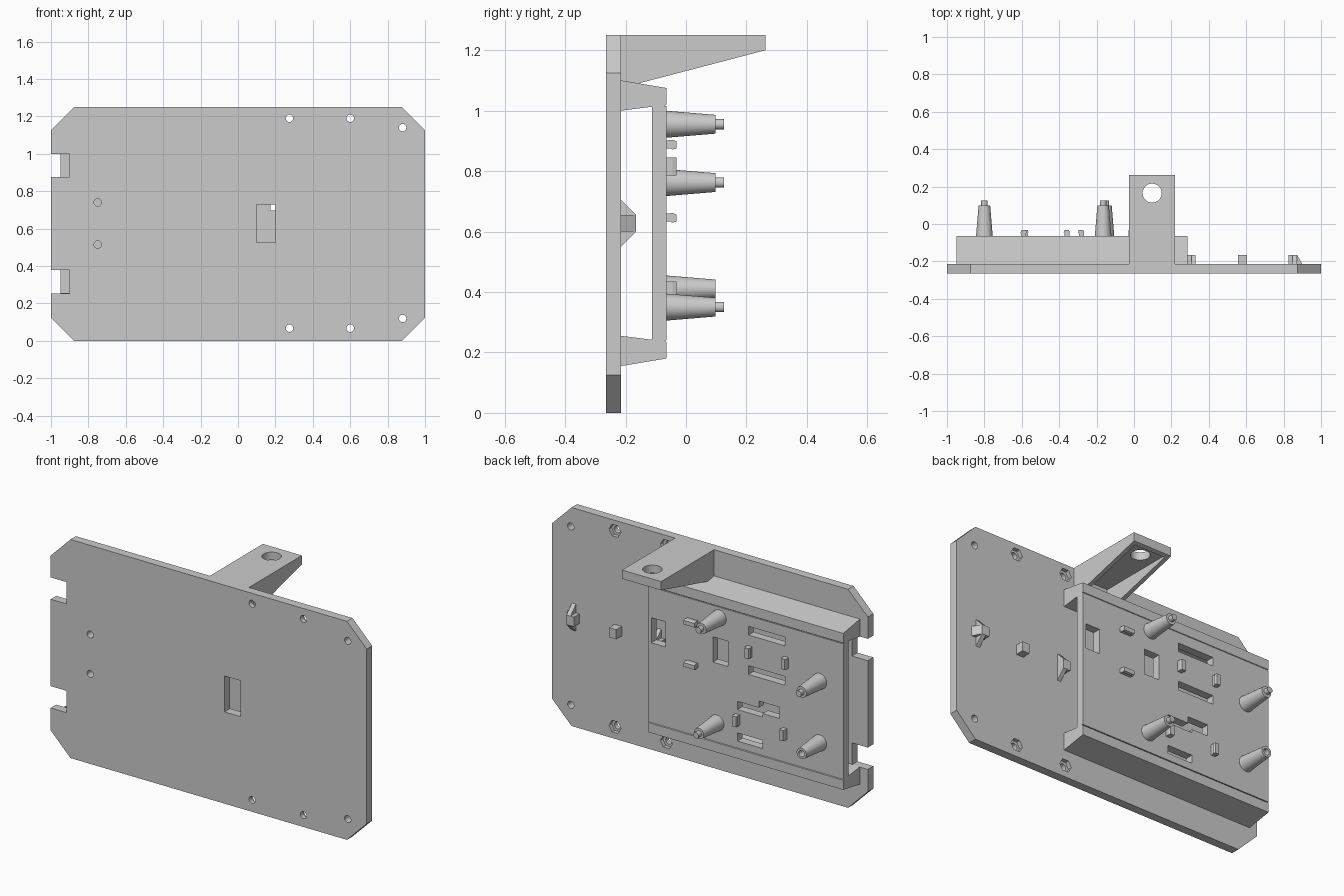
import bpy, bmesh, math
from mathutils import Vector

if "Cube" in bpy.data.objects:
    bpy.data.objects.remove(bpy.data.objects["Cube"])

Y0, Y1 = -0.265, -0.215      # base plate front / back
P0, P1 = -0.112, -0.065      # carrier plate front / back


def prism(bm, pts, a, b, axis):
    """Extrude a 2D profile from a to b: axis X takes (y,z), Y takes (x,z), Z takes (x,y)."""
    def co(p, t):
        return {'X': (t, p[0], p[1]), 'Y': (p[0], t, p[1]), 'Z': (p[0], p[1], t)}[axis]
    lo = [bm.verts.new(co(p, a)) for p in pts]
    hi = [bm.verts.new(co(p, b)) for p in pts]
    n = len(pts)
    faces = [bm.faces.new(lo), bm.faces.new(hi)]
    for i in range(n):
        j = (i + 1) % n
        faces.append(bm.faces.new((lo[i], lo[j], hi[j], hi[i])))
    bmesh.ops.recalc_face_normals(bm, faces=faces)


def rect(u0, u1, v0, v1):
    return [(u0, v0), (u1, v0), (u1, v1), (u0, v1)]


def ngon(u, v, r, n):
    return [(u + r * math.cos(2 * math.pi * i / n), v + r * math.sin(2 * math.pi * i / n)) for i in range(n)]


def make(name, parts, smooth=False):
    """Object from a list of prism argument tuples."""
    bm = bmesh.new()
    for p in parts:
        prism(bm, *p)
    me = bpy.data.meshes.new(name)
    bm.to_mesh(me)
    bm.free()
    ob = bpy.data.objects.new(name, me)
    bpy.context.collection.objects.link(ob)
    return ob


def smooth(ob):
    bpy.ops.object.select_all(action='DESELECT')
    ob.select_set(True)
    bpy.context.view_layer.objects.active = ob
    bpy.ops.object.shade_smooth_by_angle(angle=math.radians(35))


def cut(ob, parts):
    """Subtract prisms from an object, then remove the cutter."""
    c = make("cutter", parts)
    c.hide_render = True
    m = ob.modifiers.new("cut", 'BOOLEAN')
    m.operation, m.object, m.solver, m.use_self = 'DIFFERENCE', c, 'EXACT', True
    bpy.ops.object.select_all(action='DESELECT')
    ob.select_set(True)
    bpy.context.view_layer.objects.active = ob
    bpy.ops.object.modifier_apply(modifier=m.name)
    bpy.data.objects.remove(c)
    smooth(ob)


# base plate with chamfered corners and two edge notches
outline = [(-0.875, 0), (0.875, 0), (1, 0.125), (1, 1.125), (0.875, 1.25), (-0.875, 1.25), (-1, 1.125),
           (-1, 1.0), (-0.9, 1.0), (-0.9, 0.875), (-1, 0.875),
           (-1, 0.378), (-0.9, 0.378), (-0.9, 0.253), (-1, 0.253), (-1, 0.125)]
base = make("base_plate", [(outline, Y0, Y1, 'Y')])
cuts = [(rect(0.1, 0.2, 0.525, 0.73), -0.4, -0.15, 'Y')]
for x, z in [(0.88, 0.12), (0.88, 1.14), (0.275, 0.068), (0.275, 1.19), (0.6, 0.068), (0.6, 1.19),
             (-0.75, 0.515), (-0.75, 0.74)]:
    cuts.append((ngon(x, z, 0.02, 20), -0.4, -0.15, 'Y'))
cut(base, cuts)
# hexagonal nut pockets on the back
cut(base, [(ngon(x, z, 0.038, 6), -0.238, -0.15, 'Y')
           for x in (0.275, 0.6) for z in (0.068, 1.19)])

# two tapered rails holding the carrier plate
low = [(Y1, 0.155), (P1, 0.18), (P1, 0.235), (-0.075, 0.242), (P0, 0.242), (Y1, 0.255)]
make("lower_rail", [(low, -0.95, 0.285, 'X')])
make("upper_rail", [([(y, 1.255 - z) for y, z in low], -0.95, 0.285, 'X')])

# carrier plate with windows
plate = make("carrier_plate", [(rect(-0.95, 0.285, 0.24, 1.015), P0, P1, 'Y')])
windows = [(0.175, 0.265, 0.697, 0.84), (-0.22, -0.125, 0.69, 0.835),
           (-0.58, -0.35, 0.905, 0.955), (-0.58, -0.35, 0.68, 0.73),
           (-0.44, -0.28, 0.46, 0.507), (-0.545, -0.415, 0.48, 0.545), (-0.44, -0.28, 0.28, 0.327)]
cut(plate, [(rect(*w), -0.16, 0.0, 'Y') for w in windows])


# tapered pegs, lathed from stacked rings
def peg(name, x, z, rings, n=32):
    bm = bmesh.new()
    loops = [[bm.verts.new((px, y, pz)) for px, pz in ngon(x, z, r, n)] for y, r in rings]
    bm.faces.new(loops[0])
    bm.faces.new(loops[-1])
    for a, b in zip(loops, loops[1:]):
        for i in range(n):
            j = (i + 1) % n
            bm.faces.new((a[i], a[j], b[j], b[i]))
    bmesh.ops.recalc_face_normals(bm, faces=bm.faces)
    me = bpy.data.meshes.new(name)
    bm.to_mesh(me)
    bm.free()
    ob = bpy.data.objects.new(name, me)
    bpy.context.collection.objects.link(ob)
    smooth(ob)
    return ob


body = [(-0.07, 0.045), (0.098, 0.031)]
tip = body + [(0.098, 0.017), (0.125, 0.017)]
for i, (x, z) in enumerate([(-0.165, 0.955), (-0.8, 0.762), (-0.15, 0.35)]):
    peg(f"tipped_peg_{i + 1}", x, z, tip)
sleeve = peg("hollow_peg", -0.8, 0.41, body)
cut(sleeve, [(ngon(-0.8, 0.41, 0.018, 24), 0.04, 0.2, 'Y')])

# small retaining lugs with a leaning head
lean = [(P1 - 0.005, -0.012), (-0.05, -0.012), (-0.045, -0.016), (-0.032, -0.012),
        (-0.032, 0.012), (-0.045, 0.016), (P1 - 0.005, 0.014)]
for i, z in enumerate((0.887, 0.645)):
    make(f"flat_lug_{i + 1}", [([(y, z + d) for y, d in lean], -0.03, 0.038, 'X')])
for i, (x, z, s) in enumerate([(-0.36, 0.815, 1), (-0.59, 0.815, -1), (-0.283, 0.405, 1), (-0.58, 0.405, -1)]):
    make(f"upright_lug_{i + 1}", [([(x + s * d, y) for y, d in lean], z - 0.03, z + 0.03, 'Z')])

# stop blocks on the base, the outer two braced by wedges
make("middle_stop", [(rect(0.557, 0.603, 0.6, 0.655), Y1 - 0.005, -0.165, 'Y')])
brace = [(Y1, 0.55), (-0.165, 0.6), (-0.165, 0.655), (Y1, 0.705)]
make("inner_stop", [(rect(0.285, 0.33, 0.6, 0.655), Y1 - 0.005, -0.165, 'Y'),
                    (brace, 0.307, 0.33, 'X')])
make("outer_stop", [(rect(0.825, 0.872, 0.6, 0.655), Y1 - 0.005, -0.165, 'Y'),
                    (brace, 0.847, 0.872, 'X'),
                    ([(0.872, Y1), (0.872, -0.165), (0.9, Y1)], 0.6, 0.655, 'Z')])

# overhanging mounting arm, hollow underneath, with a bolt hole
arm = make("mounting_arm", [([(Y1 - 0.005, 1.25), (0.263, 1.25), (0.263, 1.2), (-0.165, 1.088), (Y1 - 0.005, 1.075)],
                             -0.027, 0.22, 'X')])
cut(arm, [([(Y1, 1.0), (0.24, 1.0), (0.24, 1.205), (Y1, 1.205)], -0.002, 0.195, 'X')])
cut(arm, [(ngon(0.097, 0.165, 0.051, 32), 1.0, 1.4, 'Z')])
